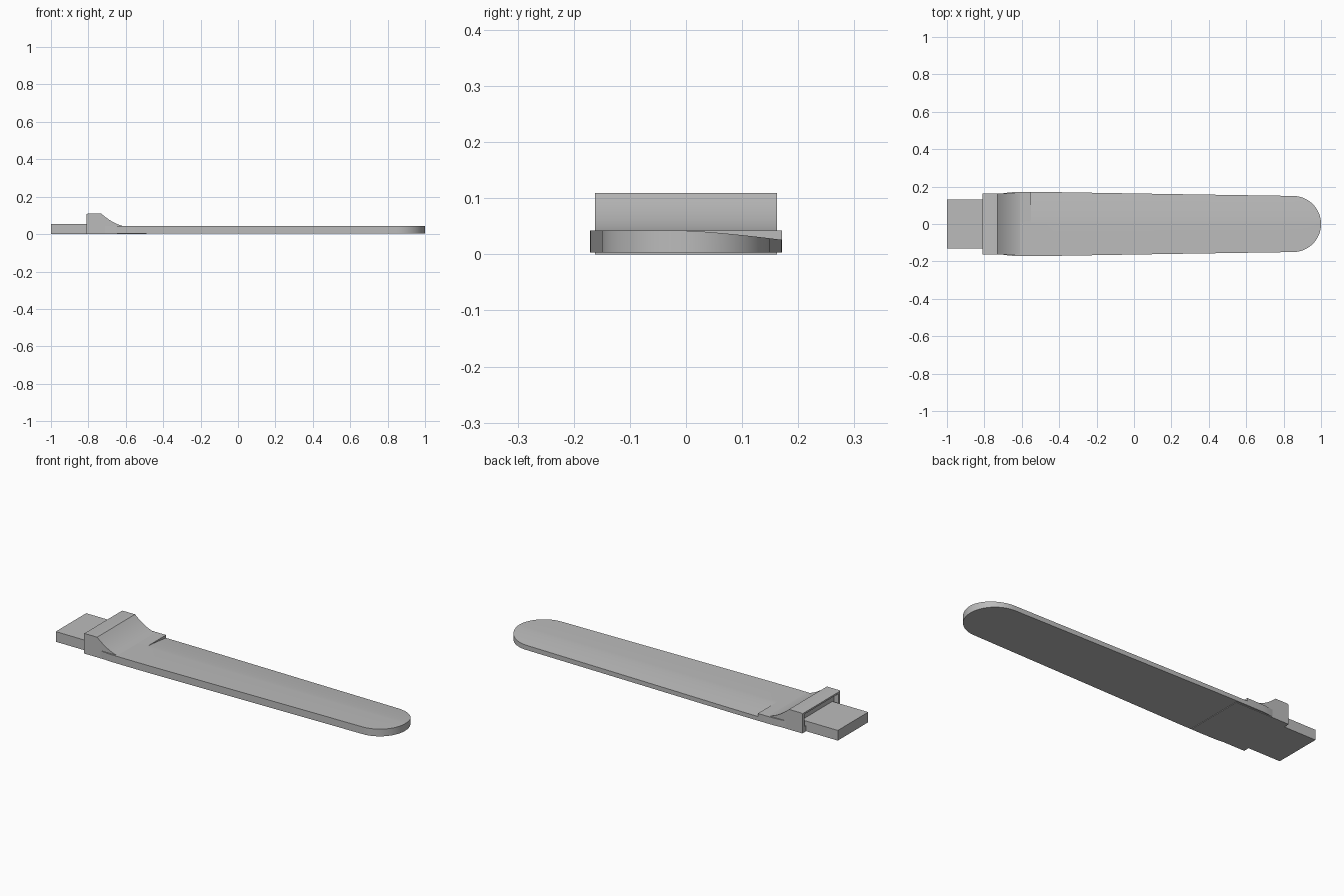
import bpy, bmesh, math

if "Cube" in bpy.data.objects:
    bpy.data.objects.remove(bpy.data.objects["Cube"], do_unlink=True)

grey = bpy.data.materials.new("plain_grey")
grey.use_nodes = True
colour = (0.5, 0.5, 0.5, 1)
grey.diffuse_color = colour
grey.node_tree.nodes["Principled BSDF"].inputs["Base Color"].default_value = colour


def loft(name, sections):
    """Skin matching closed sections into a capped solid."""
    bm = bmesh.new()
    rings = [[bm.verts.new(p) for p in s] for s in sections]
    n = len(rings[0])
    for a, b in zip(rings, rings[1:]):
        for i in range(n):
            j = (i + 1) % n
            bm.faces.new((a[i], a[j], b[j], b[i]))
    bm.faces.new(rings[0])
    bm.faces.new(rings[-1])
    bmesh.ops.remove_doubles(bm, verts=bm.verts, dist=1e-5)
    bmesh.ops.recalc_face_normals(bm, faces=bm.faces)
    mesh = bpy.data.meshes.new(name)
    bm.to_mesh(mesh)
    bm.free()
    mesh.materials.append(grey)
    ob = bpy.data.objects.new(name, mesh)
    bpy.context.collection.objects.link(ob)
    return ob


def extrude_y(name, profile, half):
    return loft(name, [[(x, y, z) for x, z in profile] for y in (-half, half)])


def box(name, x0, x1, z0, z1, half):
    return extrude_y(name, [(x0, z0), (x1, z0), (x1, z1), (x0, z1)], half)


def smooth(ob):
    bpy.ops.object.select_all(action='DESELECT')
    ob.select_set(True)
    bpy.context.view_layer.objects.active = ob
    bpy.ops.object.shade_smooth_by_angle(angle=math.radians(30))


# Long blade: flat near the block, falling away on one side past a step
BOTTOM, TOP, STEP_X, TIP_R = 0.003, 0.042, -0.55, 0.15


def blade_section(x, w, drop):
    ts = [-1, 0] + [i / 8 for i in range(1, 9)]
    top = [(x, t * w, TOP - drop * (max(t, 0) * w / 0.17) ** 1.35) for t in ts]
    return [(x, -w, BOTTOM)] + top + [(x, w, BOTTOM)]


flat = [(-0.73, 0.158), (-0.69, 0.166), (-0.65, 0.17), (STEP_X, 0.171)]
sloped = [(STEP_X, 0.171), (-0.4, 0.17), (0.2, 0.16), (1 - TIP_R, TIP_R)]
for i in range(1, 17):
    a = math.pi / 2 * i / 16
    sloped.append((1 - TIP_R + TIP_R * math.sin(a), TIP_R * math.cos(a)))
sections = [blade_section(x, w, 0) for x, w in flat]
sections += [blade_section(x, max(w, 0), 0.016) for x, w in sloped]
smooth(loft("blade", sections))

# Block with a curved ramp and a thin base plate under the blade
ramp = []
for i in range(13):
    t = i / 12
    s = 0.35 * t + 0.65 * (1 - (1 - t) ** 2)
    ramp.append((-0.73 + 0.125 * t, 0.109 - 0.068 * s))
profile = [(-0.81, 0), (-0.49, 0), (-0.49, 0.004), (-0.605, 0.004)]
profile += ramp[::-1] + [(-0.803, 0.109), (-0.81, 0.106)]
block = extrude_y("block", profile, 0.162)

# Shallow recess in the rear of the block
cutter = box("recess_cutter", -0.85, -0.785, 0.03, 0.097, 0.145)
cutter.hide_render = True
cutter.hide_set(True)
cut = block.modifiers.new("recess", 'BOOLEAN')
cut.operation = 'DIFFERENCE'
cut.solver = 'EXACT'
cut.object = cutter
smooth(block)

# Flat connector tongue
box("connector", -1, -0.75, 0, 0.055, 0.13)
